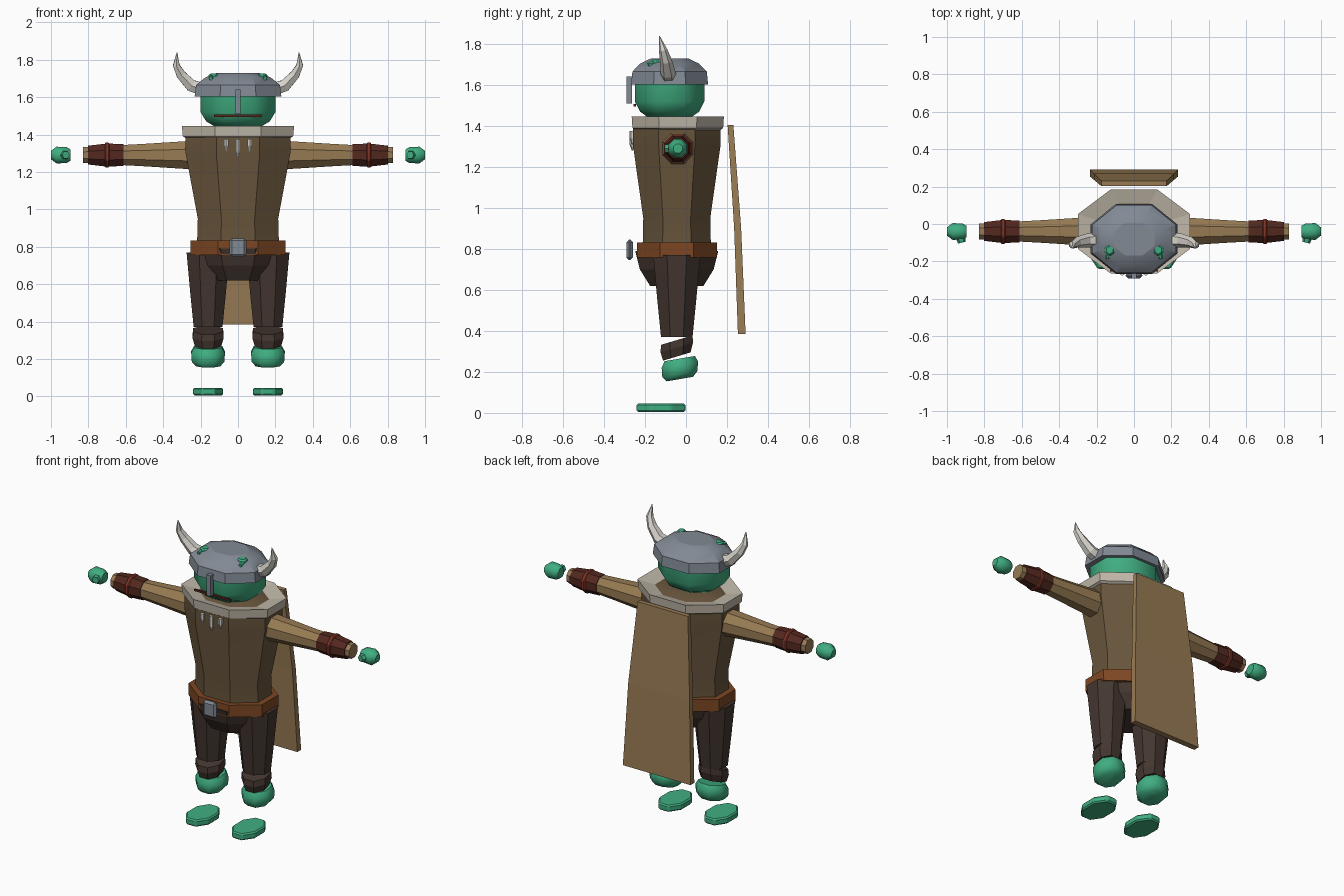
import bpy, bmesh, math
from mathutils import Vector

cube = bpy.data.objects.get("Cube")
if cube:
    bpy.data.objects.remove(cube)


def material(name, code):
    channels = [(byte / 255) ** 2.2 for byte in bytes.fromhex(code)]
    mat = bpy.data.materials.new(name)
    mat.use_nodes = True
    mat.diffuse_color = (*channels, 1)
    for node in mat.node_tree.nodes:
        if node.type == "BSDF_PRINCIPLED":
            node.inputs["Base Color"].default_value = (*channels, 1)
    return mat


GREEN = material("green skin", "42AC80")
STEEL = material("grey steel", "808892")
TROUSER = material("dark brown cloth", "463933")
TUNIC = material("olive brown cloth", "68563F")
TAN = material("tan cloth", "967A54")
LEATHER = material("belt leather", "7C4828")
MAROON = material("maroon leather", "542C24")
RED = material("red strap", "84382C")
FUR = material("pale fur", "BEB5A6")
BONE = material("bone", "D6D2CA")

X, Y, Z = Vector((1, 0, 0)), Vector((0, 1, 0)), Vector((0, 0, 1))
BODY_Y, HEAD_Y, ARM_Y = -.045, -.08, -.04
LEG_X, ARM_Z = .16, 1.29


def skin(name, mat, centres, widths, depth=1, axis=None, sides=8,
         mirror=False, smooth=0, chamfer=0):
    """Join rings around the centres; each ring faces the axis, or follows the path."""
    bm = bmesh.new()
    centres = [Vector(centre) for centre in centres]
    last = len(centres) - 1
    rings = []
    for i, (centre, width) in enumerate(zip(centres, widths)):
        ahead = axis or centres[min(i + 1, last)] - centres[max(i - 1, 0)]
        across = Y.cross(ahead).normalized()
        along = ahead.normalized().cross(across) * depth
        radius = width / math.cos(math.pi / sides)
        ring = []
        for k in range(sides):
            angle = (k + .5) * math.tau / sides
            offset = across * math.cos(angle) + along * math.sin(angle)
            ring.append(bm.verts.new(centre + offset * radius))
        rings.append(ring)
    for low, high in zip(rings, rings[1:]):
        for k in range(sides):
            bm.faces.new((low[k - 1], low[k], high[k], high[k - 1]))
    bm.faces.new(rings[0])
    bm.faces.new(rings[-1])
    bmesh.ops.recalc_face_normals(bm, faces=bm.faces)

    mesh = bpy.data.meshes.new(name)
    bm.to_mesh(mesh)
    bm.free()
    mesh.materials.append(mat)
    if smooth:
        mesh.shade_smooth()
        mesh.set_sharp_from_angle(angle=math.radians(smooth))
    obj = bpy.data.objects.new(name, mesh)
    bpy.context.collection.objects.link(obj)
    if chamfer:
        bevel = obj.modifiers.new("chamfer", "BEVEL")
        bevel.width = chamfer
        bevel.segments = 1
    if mirror:
        obj.modifiers.new("mirror", "MIRROR")


def column(name, mat, heights, widths, depth=1, x=0, y=BODY_Y, lean=0, **options):
    """Upright part; lean tips its rings forwards."""
    centres = [(x, y, height) for height in heights]
    skin(name, mat, centres, widths, depth, Vector((0, lean, 1)), **options)


def arm_part(name, mat, reaches, widths, **options):
    """Part around the outstretched arm, on both sides."""
    centres = [(reach, ARM_Y, ARM_Z) for reach in reaches]
    skin(name, mat, centres, widths, axis=X, mirror=True, **options)


def leg_part(name, mat, heights, widths, **options):
    """Part around the leg, on both sides."""
    column(name, mat, heights, widths, x=LEG_X, mirror=True, **options)


# Body and clothing
column("tunic", TUNIC, (.78, .95, 1.3, 1.39, 1.43), (.22, .215, .28, .28, .19),
       depth=.76, smooth=30)
column("hips", TROUSER, (.62, .7, .79), (.145, .2, .225), depth=.9)
column("belt", LEATHER, (.757, .832), (.255, .255), depth=.765)
column("belt_buckle", STEEL, (.745, .845), (.045, .045), depth=.35, y=-.275,
       sides=4, chamfer=.013)

# Legs, floating feet and soles
leg_part("trouser_leg", TROUSER, (.37, .55, .77), (.077, .095, .115), smooth=30)
leg_part("shin", TROUSER, (.275, .32, .355), (.07, .083, .08), lean=-.3)
leg_part("foot", GREEN, (.165, .19, .235, .265), (.065, .087, .09, .075),
         y=-.03, lean=-.17, smooth=50)
leg_part("sole", GREEN, (.004, .046), (.08, .08), depth=1.48, y=-.122, chamfer=.008)

# Arms, wrist guards and floating hands
arm_part("sleeve", TAN, (.25, .5, .83), (.076, .06, .042), smooth=30)
arm_part("wrist_guard", MAROON, (.612, .7, .802), (.058, .062, .05))
arm_part("strap", RED, (.688, .712), (.067, .067), chamfer=.005)
arm_part("hand", GREEN, (.895, .915, .97, 1), (.03, .042, .045, .022), smooth=50)
skin("thumb", GREEN, [(.93, -.06, ARM_Z), (.92, -.1, ARM_Z)], (.025, .018),
     sides=6, mirror=True)

# Collar with hanging teeth
column("fur_collar", FUR, (1.37, 1.39, 1.445, 1.42), (.26, .295, .3, .18),
       depth=.75, y=-.04)
for side in (-1, 0, 1):
    drop = 0 if side else .03
    column("collar_tooth", BONE, (1.375, 1.34 - drop, 1.31 - drop), (.012, .012, .002),
           x=side * .063, y=-.262, sides=6)

# Cape
skin("cape", TAN, [(0, .272, .385), (0, .252, .9), (0, .217, 1.405)],
     (.235, .213, .175), depth=.08, axis=Z, sides=4)

# Head and face
column("head", GREEN, (1.44, 1.47, 1.52, 1.66), (.12, .17, .2, .2),
       depth=.85, y=HEAD_Y, smooth=50)
column("mouth", MAROON, (1.494, 1.506), (.127, .127), depth=.04, y=-.25, sides=4)

# Helmet
column("helmet", STEEL, (1.603, 1.665, 1.705, 1.73), (.232, .224, .175, .11),
       depth=.81, y=HEAD_Y, smooth=20)
column("nose_guard", STEEL, (1.51, 1.64), (.014, .014), y=-.277, sides=4)
skin("horn", BONE, [(.19, -.085, 1.642), (.25, -.088, 1.662), (.305, -.098, 1.72),
                    (.33, -.112, 1.77), (.326, -.13, 1.838)],
     (.035, .032, .025, .018, .002), sides=6, mirror=True)

# Small green bumps on the helmet
column("bump", GREEN, (1.67, 1.725), (.03, .026), x=.13, y=-.14,
       sides=6, mirror=True, chamfer=.008)
skin("bump_tip", GREEN, [(.14, -.15, 1.705), (.145, -.185, 1.7)], (.013, .009),
     sides=6, mirror=True)
